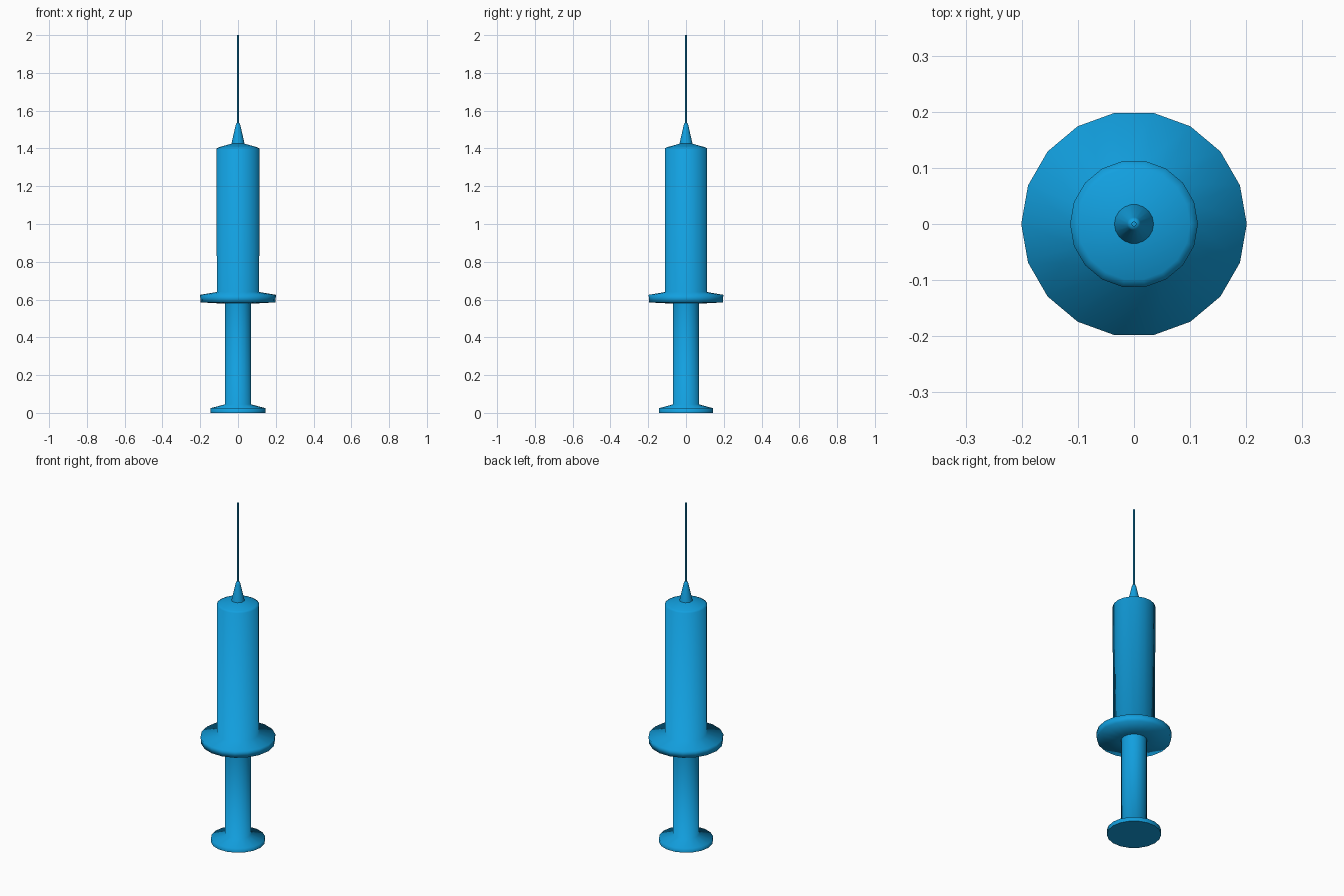
import bpy
import bmesh
import math
from mathutils import Matrix, Vector

SIDES = 18

cube = bpy.data.objects.get("Cube")
if cube:
    bpy.data.objects.remove(cube, do_unlink=True)

# Single blue plastic
blue = bpy.data.materials.new("blue")
blue.use_nodes = True
colour = (0.006, 0.35, 0.74, 1.0)
blue.diffuse_color = colour
blue.node_tree.nodes["Principled BSDF"].inputs["Base Color"].default_value = colour


def turned_part(name, profile):
    """Spin a (radius, height) profile around z into a smooth-shaded part."""
    bm = bmesh.new()
    verts = [bm.verts.new((r, 0, z)) for r, z in profile]
    edges = [bm.edges.new(pair) for pair in zip(verts, verts[1:])]
    bmesh.ops.spin(bm, geom=verts + edges, cent=(0, 0, 0), axis=(0, 0, 1),
                   angle=math.tau, steps=SIDES)
    bmesh.ops.remove_doubles(bm, verts=bm.verts, dist=0.0002)
    bmesh.ops.recalc_face_normals(bm, faces=bm.faces)
    # Make sure the outer wall faces outward
    wall = max(bm.faces, key=lambda f: abs(f.normal.xy.length) * f.calc_area())
    if wall.normal.dot(wall.calc_center_median() * Vector((1, 1, 0))) < 0:
        bmesh.ops.reverse_faces(bm, faces=bm.faces)
    mesh = bpy.data.meshes.new(name)
    bm.to_mesh(mesh)
    bm.free()
    mesh.materials.append(blue)
    part = bpy.data.objects.new(name, mesh)
    bpy.context.collection.objects.link(part)
    bpy.ops.object.select_all(action="DESELECT")
    part.select_set(True)
    bpy.context.view_layer.objects.active = part
    bpy.ops.object.shade_smooth_by_angle(angle=math.radians(89))
    return part


# Thumb rest and plunger rod
turned_part("plunger", [(0, 0), (0.145, 0), (0.145, 0.025), (0.07, 0.045),
                        (0.07, 0.59)])

# Finger flange, barrel and sloping shoulder
turned_part("barrel", [(0.069, 0.578), (0.198, 0.585), (0.201, 0.625),
                       (0.112, 0.64), (0.114, 1.4), (0.1, 1.407),
                       (0.035, 1.425), (0, 1.425)])

# Tapered needle hub
turned_part("needle_hub", [(0.036, 1.42), (0.012, 1.525), (0.008, 1.535),
                           (0, 1.535)])

# Thin needle
turned_part("needle", [(0.0045, 1.53), (0.0045, 2), (0, 2)])
